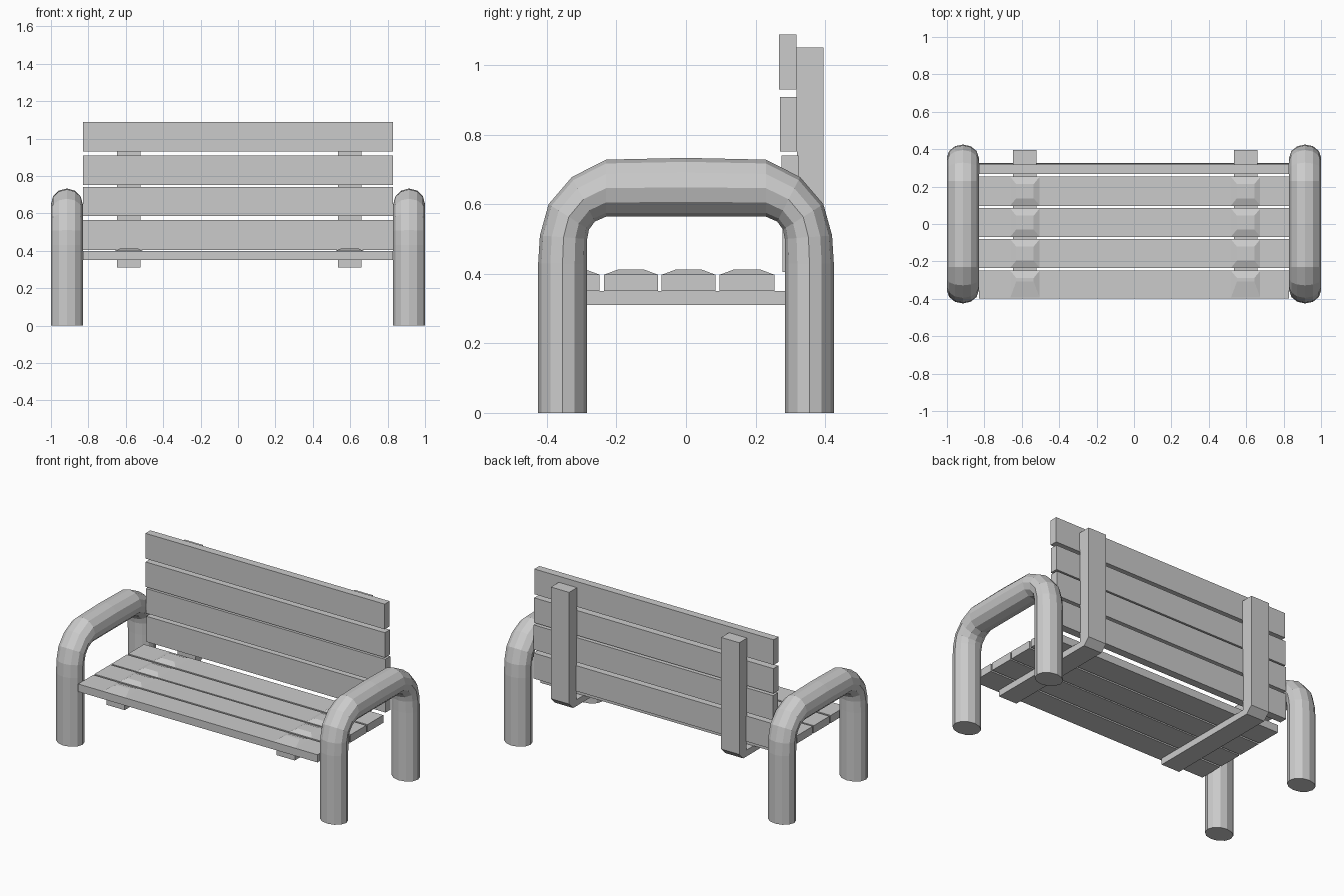
import bpy, math

if "Cube" in bpy.data.objects:
    bpy.data.objects.remove(bpy.data.objects["Cube"])


def make(name, verts, faces):
    me = bpy.data.meshes.new(name)
    me.from_pydata(verts, [], faces)
    me.update()
    ob = bpy.data.objects.new(name, me)
    bpy.context.collection.objects.link(ob)
    return ob


def prism_x(name, profile, x0, x1):
    # extrude a (y, z) outline, given counter-clockwise, along x
    n = len(profile)
    verts = [(x, y, z) for x in (x0, x1) for y, z in profile]
    faces = [tuple(range(n))[::-1], tuple(range(n, 2 * n))]
    faces += [(i, (i + 1) % n, n + (i + 1) % n, n + i) for i in range(n)]
    return make(name, verts, faces)


def rect(y0, y1, z0, z1):
    return [(y0, z0), (y1, z0), (y1, z1), (y0, z1)]


# Tubular arm frames: outer and inner side outlines, front half mirrored to back
outer = [(-.425, 0), (-.425, .43), (-.42, .51), (-.395, .60), (-.328, .678), (-.23, .728), (0, .733)]
inner = [(-.285, 0), (-.285, .43), (-.284, .50), (-.279, .527), (-.262, .55), (-.23, .564), (0, .564)]
outer += [(-y, z) for y, z in outer[-2::-1]]
inner += [(-y, z) for y, z in inner[-2::-1]]
SIDES = 12


def arm_frame(name, cx):
    verts, faces = [], []
    for (oy, oz), (iy, iz) in zip(outer, inner):
        for k in range(SIDES):
            a = 2 * math.pi * k / SIDES
            c = math.cos(a) / 2
            verts.append((cx + .085 * math.sin(a),
                          (oy + iy) / 2 + c * (oy - iy),
                          (oz + iz) / 2 + c * (oz - iz)))
    rings = len(outer)
    for r in range(rings - 1):
        for k in range(SIDES):
            a, b = r * SIDES + k, r * SIDES + (k + 1) % SIDES
            faces.append((a, a + SIDES, b + SIDES, b))
    faces.append(tuple(range(SIDES)))
    faces.append(tuple(range((rings - 1) * SIDES, rings * SIDES))[::-1])
    make(name, verts, faces)


for side, sx in (("left", -1), ("right", 1)):
    arm_frame(side + "_arm_frame", sx * .915)

# Seat slats, with shallow raised pads over the supports
PADS = (-.583, .597)
seat = [(-.398, -.248), (-.236, -.08), (-.07, .085), (.097, .254)]
for i, (y0, y1) in enumerate(seat):
    prism_x(f"seat_slat_{i + 1}", rect(y0, y1, .35, .398), -.83, .83)
    front_ramp = .09 if i == 0 else .04
    for cx in PADS:
        base = [(cx - .08, y0), (cx + .08, y0), (cx + .08, y1), (cx - .08, y1)]
        top = [(cx - .047, y0 + front_ramp), (cx + .047, y0 + front_ramp),
               (cx + .047, y1 - .04), (cx - .047, y1 - .04)]
        verts = [(x, y, .397) for x, y in base] + [(x, y, .412) for x, y in top]
        faces = [(3, 2, 1, 0), (4, 5, 6, 7)]
        faces += [(k, (k + 1) % 4, 4 + (k + 1) % 4, 4 + k) for k in range(4)]
        make("seat_pad", verts, faces)

# Backrest slats, leaning very slightly forward
back = [(.405, .565, .277), (.585, .74, .274), (.752, .908, .27), (.93, 1.088, .268)]
for i, (z0, z1, y) in enumerate(back):
    prism_x(f"back_slat_{i + 1}", rect(y, y + .049, z0, z1), -.83, .83)

# L-shaped supports under the seat and behind the backrest
support = [(-.38, .31), (.355, .31), (.395, .35), (.395, 1.05), (.317, 1.05), (.322, .35), (-.38, .35)]
for cx in PADS:
    prism_x("bench_support", support, cx - .063, cx + .063)
